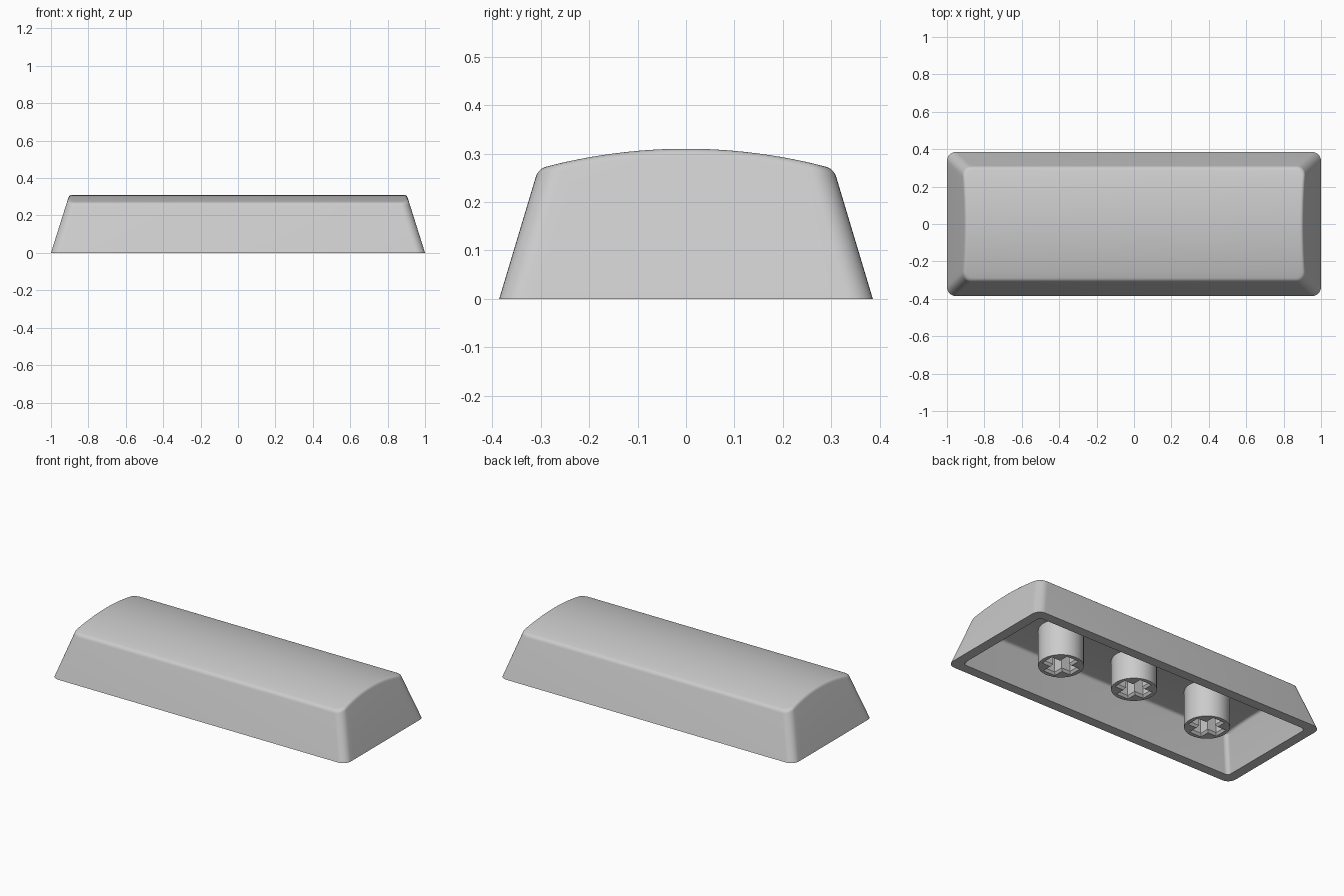
import bpy, bmesh, math

if "Cube" in bpy.data.objects:
    bpy.data.objects.remove(bpy.data.objects["Cube"])

SLOPE_X, SLOPE_Y = 0.315, 0.3   # wall inset per unit of height
CORNER, SIDE = 8, 20            # segments in corner arcs and along the short sides

grey = bpy.data.materials.new("grey plastic")
grey.diffuse_color = (0.6, 0.6, 0.6, 1)
grey.use_nodes = True
grey.node_tree.nodes["Principled BSDF"].inputs["Base Color"].default_value = grey.diffuse_color


def finish(bm, name):
    bmesh.ops.recalc_face_normals(bm, faces=bm.faces)
    mesh = bpy.data.meshes.new(name)
    bm.to_mesh(mesh)
    bm.free()
    mesh.materials.append(grey)
    ob = bpy.data.objects.new(name, mesh)
    bpy.context.collection.objects.link(ob)
    bpy.ops.object.select_all(action='DESELECT')
    ob.select_set(True)
    bpy.context.view_layer.objects.active = ob
    bpy.ops.object.shade_smooth_by_angle(angle=math.radians(35))
    return ob


def crown(y, peak, curve):
    return peak - curve + math.sqrt(curve ** 2 - y * y)


# Directions round the right half of a rounded rectangle: (angle, side position)
HALF = [(-math.pi / 2 * (1 - i / CORNER), -1) for i in range(CORNER)]
HALF += [(0, -1 + 2 * i / SIDE) for i in range(SIDE + 1)]
HALF += [(math.pi / 2 * i / CORNER, 1) for i in range(1, CORNER + 1)]


def ring(bm, hx, hy, r, peak, curve, inset=0.0, drop=None):
    """Closed loop on the sloped wall; drop is the depth below the crown, None is the base."""
    right = []
    for a, t in HALF:
        z = 0.0
        for _ in range(12):
            x = hx - SLOPE_X * z - inset - r + r * math.cos(a)
            y = (hy - SLOPE_Y * z - inset - r) * t + r * math.sin(a)
            z = 0.0 if drop is None else crown(y, peak, curve) - drop
        right.append((x, y, z))
    pts = right + [(-x, y, z) for x, y, z in reversed(right)]
    return [bm.verts.new(p) for p in pts]


def bridge(bm, a, b):
    n = len(a)
    for i in range(n):
        j = (i + 1) % n
        bm.faces.new((a[i], a[j], b[j], b[i]))


def skin(bm, hx, hy, r, peak, curve, f):
    """Sloped walls, a soft top edge of size f and a crowned top; returns the base loop."""
    base = ring(bm, hx, hy, r, peak, curve)
    last = base
    for i in range(7):
        t = i / 6
        loop = ring(bm, hx, hy, r - f * 0.8 * t, peak, curve, f * t * t, f * (1 - t) ** 2)
        bridge(bm, last, loop)
        last = loop
    n = len(last)
    for i in range(n // 2 - 1):
        bm.faces.new((last[i], last[i + 1], last[n - 2 - i], last[n - 1 - i]))
    return base


# Hollow cap: outer skin, inner skin and the flat rim between them
bm = bmesh.new()
outer = skin(bm, 1.0, 0.386, 0.05, 0.31, 1.145, 0.016)
inner = skin(bm, 0.94, 0.326, 0.025, 0.222, 2.5, 0.015)
bridge(bm, outer, inner)
finish(bm, "cap_shell")


def cross_outline(arm, w):
    pts = []
    for q in range(4):
        c, s = round(math.cos(q * math.pi / 2)), round(math.sin(q * math.pi / 2))
        pts += [(c * u - s * v, s * u + c * v) for u, v in ((arm, -w), (arm, w), (w, w))]
    return pts


def stem(name, x, z0):
    """Round post with a chamfered cross-shaped socket in its lower end."""
    radius, n = 0.124, 48
    bm = bmesh.new()
    circle = [(radius * math.cos(2 * math.pi * i / n), radius * math.sin(2 * math.pi * i / n))
              for i in range(n)]

    def loop(outline, z):
        return [bm.verts.new((x + u, v, z)) for u, v in outline]

    rim, top = loop(circle, z0), loop(circle, 0.228)
    mouth = loop(cross_outline(0.1, 0.041), z0)
    throat = loop(cross_outline(0.09, 0.031), z0 + 0.014)
    floor = loop(cross_outline(0.09, 0.031), z0 + 0.165)
    for a, b in ((rim, top), (mouth, throat), (throat, floor)):
        bridge(bm, a, b)
    bm.faces.new(floor)
    edges = [bm.edges.get((o[i], o[i - 1])) for o in (rim, mouth) for i in range(len(o))]
    bmesh.ops.triangle_fill(bm, edges=edges, use_beauty=True)
    finish(bm, name)


# Three posts under the cap, the middle one slightly shorter
stem("left_stem", -0.517, 0.0)
stem("middle_stem", 0.0, 0.045)
stem("right_stem", 0.517, 0.0)
